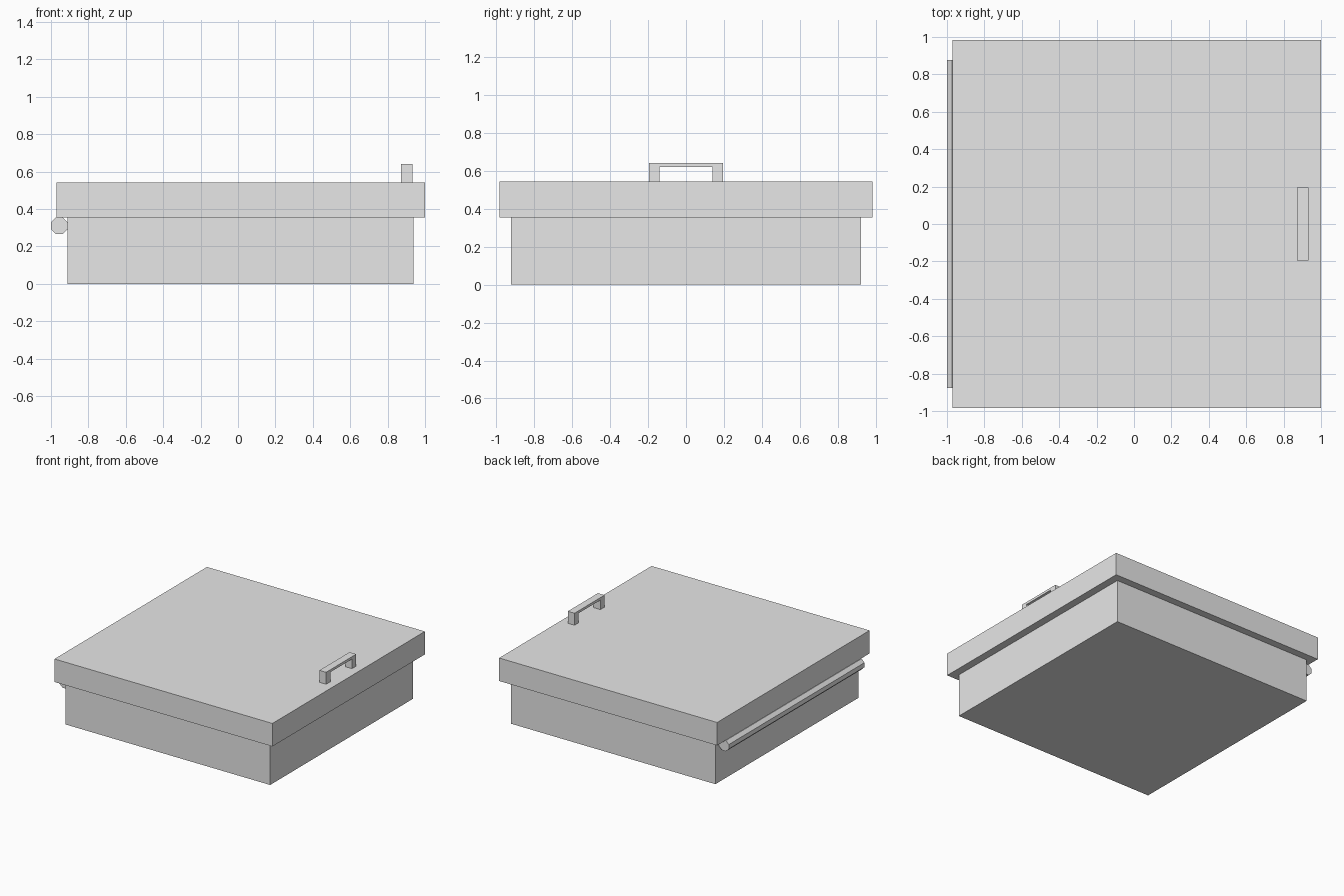
import bpy
import bmesh
import math
from mathutils import Matrix

cube = bpy.data.objects.get("Cube")
if cube:
    bpy.data.objects.remove(cube, do_unlink=True)

grey = bpy.data.materials.new("light_grey")
grey.use_nodes = True
colour = (0.8, 0.8, 0.8, 1)
grey.diffuse_color = colour
grey.node_tree.nodes["Principled BSDF"].inputs["Base Color"].default_value = colour


def finish(name, bm):
    bmesh.ops.recalc_face_normals(bm, faces=bm.faces)
    mesh = bpy.data.meshes.new(name)
    bm.to_mesh(mesh)
    bm.free()
    mesh.materials.append(grey)
    obj = bpy.data.objects.new(name, mesh)
    bpy.context.collection.objects.link(obj)
    return obj


def box(name, low, high):
    bm = bmesh.new()
    bmesh.ops.create_cube(bm, size=1)
    for v in bm.verts:
        v.co = [h if c > 0 else l for c, l, h in zip(v.co, low, high)]
    return finish(name, bm)


# Square base and overhanging lid
box("base", (-0.912, -0.923, 0), (0.937, 0.923, 0.355))
box("lid", (-0.97, -0.984, 0.355), (1, 0.984, 0.543))

# Handle: a bracket profile extruded across its width
half, inner, foot, bar, top = 0.194, 0.14, 0.543, 0.621, 0.641
profile = [(-half, foot), (-half, top), (half, top), (half, foot),
           (inner, foot), (inner, bar), (-inner, bar), (-inner, foot)]
bm = bmesh.new()
face = bm.faces.new([bm.verts.new((0.872, y, z)) for y, z in profile])
extruded = bmesh.ops.extrude_face_region(bm, geom=[face], use_keep_orig=True)
moved = [g for g in extruded["geom"] if isinstance(g, bmesh.types.BMVert)]
bmesh.ops.translate(bm, verts=moved, vec=(0.06, 0, 0))
finish("handle", bm)

# Eight-sided hinge rod under the lid's edge
radius = 0.044 / math.cos(math.pi / 8)
bm = bmesh.new()
bmesh.ops.create_cone(
    bm, cap_ends=True, segments=8, radius1=radius, radius2=radius, depth=1.752,
    matrix=Matrix.Translation((-0.956, 0, 0.311))
    @ Matrix.Rotation(math.pi / 2, 4, "X")
    @ Matrix.Rotation(math.pi / 8, 4, "Z"))
# Turn the rod so that its flats face straight down and outward
if max(abs(v.co.x + 0.956) for v in bm.verts) > 0.0445:
    bmesh.ops.rotate(bm, verts=bm.verts, cent=(-0.956, 0, 0.311),
                     matrix=Matrix.Rotation(math.pi / 8, 3, "Y"))
finish("hinge_rod", bm)
